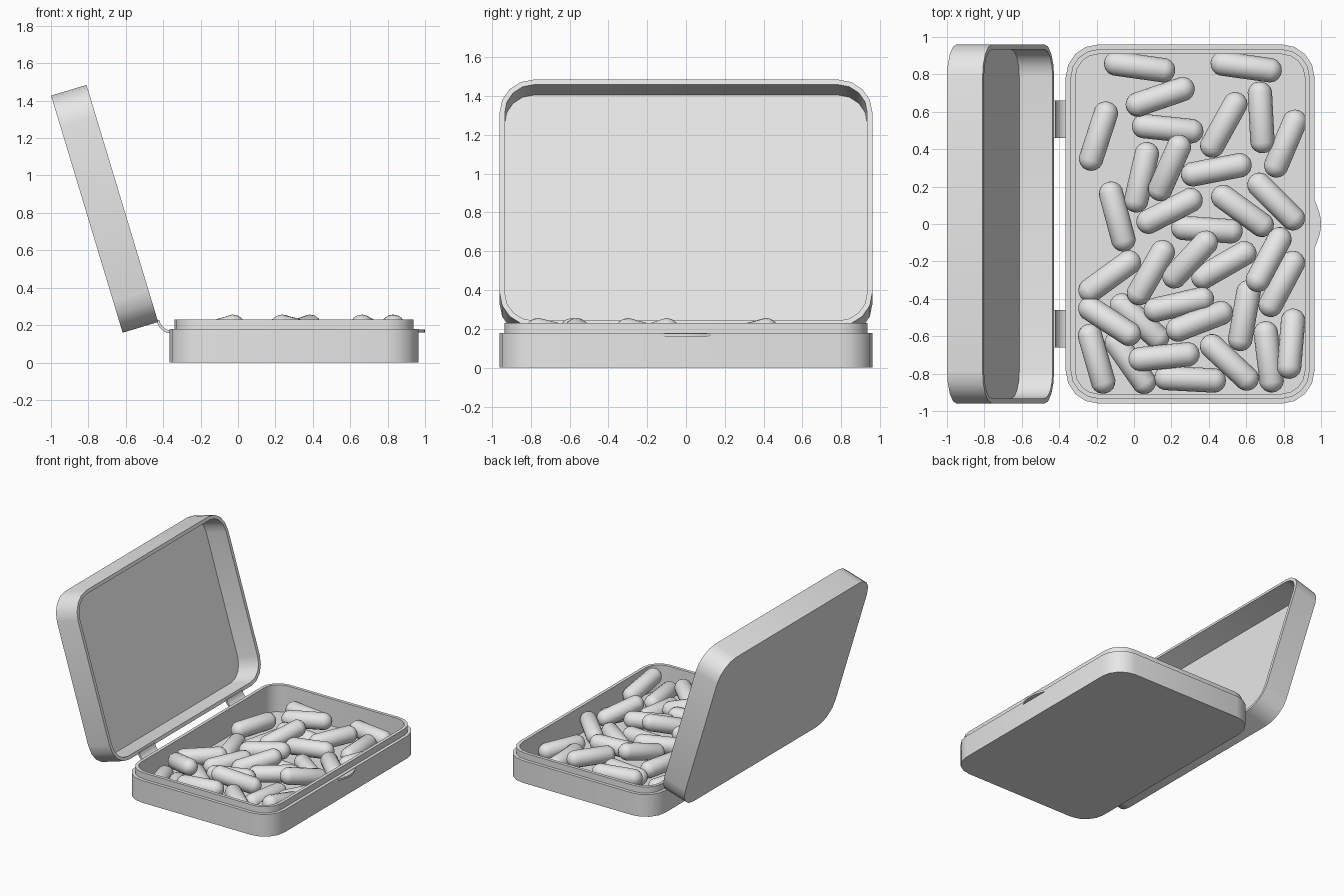
import bpy, bmesh
from math import radians, sin, cos, pi
from mathutils import Matrix, Vector

if "Cube" in bpy.data.objects:
    bpy.data.objects.remove(bpy.data.objects["Cube"])

grey = bpy.data.materials.new("plain grey")
grey.use_nodes = True
COLOUR = (0.8, 0.8, 0.8, 1)
grey.diffuse_color = COLOUR
grey.node_tree.nodes["Principled BSDF"].inputs["Base Color"].default_value = COLOUR


def finish(bm, name, matrix=None):
    """Turn a bmesh into a shaded object."""
    bmesh.ops.recalc_face_normals(bm, faces=bm.faces)
    mesh = bpy.data.meshes.new(name)
    bm.to_mesh(mesh)
    bm.free()
    mesh.materials.append(grey)
    obj = bpy.data.objects.new(name, mesh)
    bpy.context.collection.objects.link(obj)
    if matrix:
        obj.matrix_world = matrix
    bpy.ops.object.select_all(action="DESELECT")
    obj.select_set(True)
    bpy.context.view_layer.objects.active = obj
    bpy.ops.object.shade_smooth_by_angle(angle=radians(35))
    return obj


def rounded_rect(half_x, half_y, radius, steps=4):
    """Outline points of a rectangle with rounded corners."""
    points = []
    corners = ((1, 1), (-1, 1), (-1, -1), (1, -1))
    for i, (sx, sy) in enumerate(corners):
        for k in range(steps + 1):
            a = (i + k / steps) * pi / 2
            points.append((sx * (half_x - radius) + radius * cos(a),
                           sy * (half_y - radius) + radius * sin(a)))
    return points


def tray(name, half_x, half_y, radius, section, matrix):
    """Open tray: section lists (inset, height) from outside bottom to inside floor."""
    bm = bmesh.new()
    rings = []
    for inset, z in section:
        outline = rounded_rect(half_x - inset, half_y - inset, radius - inset)
        rings.append([bm.verts.new((x, y, z)) for x, y in outline])
    for low, high in zip(rings, rings[1:]):
        for i in range(len(low)):
            j = (i + 1) % len(low)
            bm.faces.new((low[i], low[j], high[j], high[i]))
    bm.faces.new(rings[0])
    bm.faces.new(rings[-1])
    return finish(bm, name, matrix)


def prism(name, outline, direction):
    """Extrude a flat outline along a direction."""
    bm = bmesh.new()
    face = bm.faces.new([bm.verts.new(p) for p in outline])
    new = bmesh.ops.extrude_face_region(bm, geom=[face])["geom"]
    verts = [v for v in new if isinstance(v, bmesh.types.BMVert)]
    bmesh.ops.translate(bm, verts=verts, vec=direction)
    return finish(bm, name)


# Base tray with a stepped rim
tray("base_tray", 0.665, 0.96, 0.175,
     [(0, 0), (0, 0.18), (0.026, 0.18), (0.026, 0.23), (0.052, 0.23), (0.052, 0.012)],
     Matrix.Translation((0.3, 0, 0)))

# Open lid, leaning back
tray("lid", 0.662, 0.96, 0.175,
     [(0, 0), (0, 0.198), (0.027, 0.198), (0.027, 0.012)],
     Matrix.Translation((-0.808, 0, 0.793)) @ Matrix.Rotation(radians(73.2), 4, "Y"))

# Curved hinge straps
for side, y in (("left", 0.46), ("right", -0.66)):
    arc = []
    for radius, order in ((0.085, range(7)), (0.07, range(6, -1, -1))):
        for k in order:
            a = radians(190 + 80 * k / 6)
            arc.append((-0.352 + radius * cos(a), y, 0.24 + radius * sin(a)))
    prism(side + "_hinge", arc, (0, 0.2, 0))

# Thumb latch, a shallow arc on the opening side
latch = [(0.955, 0.14, 0.16)]
for k in range(9):
    t = 1 - k / 4
    latch.append((0.965 + 0.035 * cos(t * pi / 2), 0.13 * t, 0.16))
latch.append((0.955, -0.14, 0.16))
prism("latch", latch, (0, 0, 0.016))

# Capsules: x, y, heading in degrees
bottom_layer = [
    (0.03, 0.84, -8), (0.60, 0.84, -8), (-0.19, 0.47, 72), (0.18, 0.51, -6),
    (0.68, 0.57, -87), (0.81, 0.43, 67), (0.04, 0.25, 77), (-0.09, 0.04, -75),
    (0.39, -0.03, -4), (0.58, 0.07, -36), (0.79, -0.32, 62), (0.03, -0.52, -42),
    (0.59, -0.49, 80), (-0.20, -0.72, -74), (-0.02, -0.74, -55),
    (0.30, -0.83, -3), (0.72, -0.71, -83)]
middle_layer = [
    (0.14, 0.68, 19), (0.48, 0.53, 61), (0.44, 0.29, 11), (0.19, 0.07, 27),
    (0.76, 0.12, -45), (0.48, -0.22, 30), (0.09, -0.26, 60), (-0.13, -0.28, 36),
    (0.24, -0.43, 13), (0.16, -0.71, 6), (0.51, -0.74, -43)]
top_layer = [
    (0.19, 0.30, 66), (-0.13, -0.52, -33), (0.72, -0.19, 242),
    (0.30, -0.19, 47), (0.35, -0.52, 201), (0.84, -0.64, 265)]


def capsule(name, x, y, z, heading, tilt):
    """Stretched sphere lying along its heading, far end raised by tilt."""
    bm = bmesh.new()
    bmesh.ops.create_uvsphere(bm, u_segments=16, v_segments=9, radius=0.066)
    for v in bm.verts:
        v.co.z += 0.126 if v.co.z > 0 else -0.126
    turn = Matrix.Rotation(radians(heading), 4, "Z") @ Matrix.Rotation(radians(90 - tilt), 4, "Y")
    return finish(bm, name, Matrix.Translation((x, y, z)) @ turn)


count = 0
for layer, z, tilt in ((bottom_layer, 0.078, 0), (middle_layer, 0.13, 3), (top_layer, 0.16, 14)):
    for x, y, heading in layer:
        count += 1
        capsule(f"capsule_{count}", x, y, z, heading, tilt)
